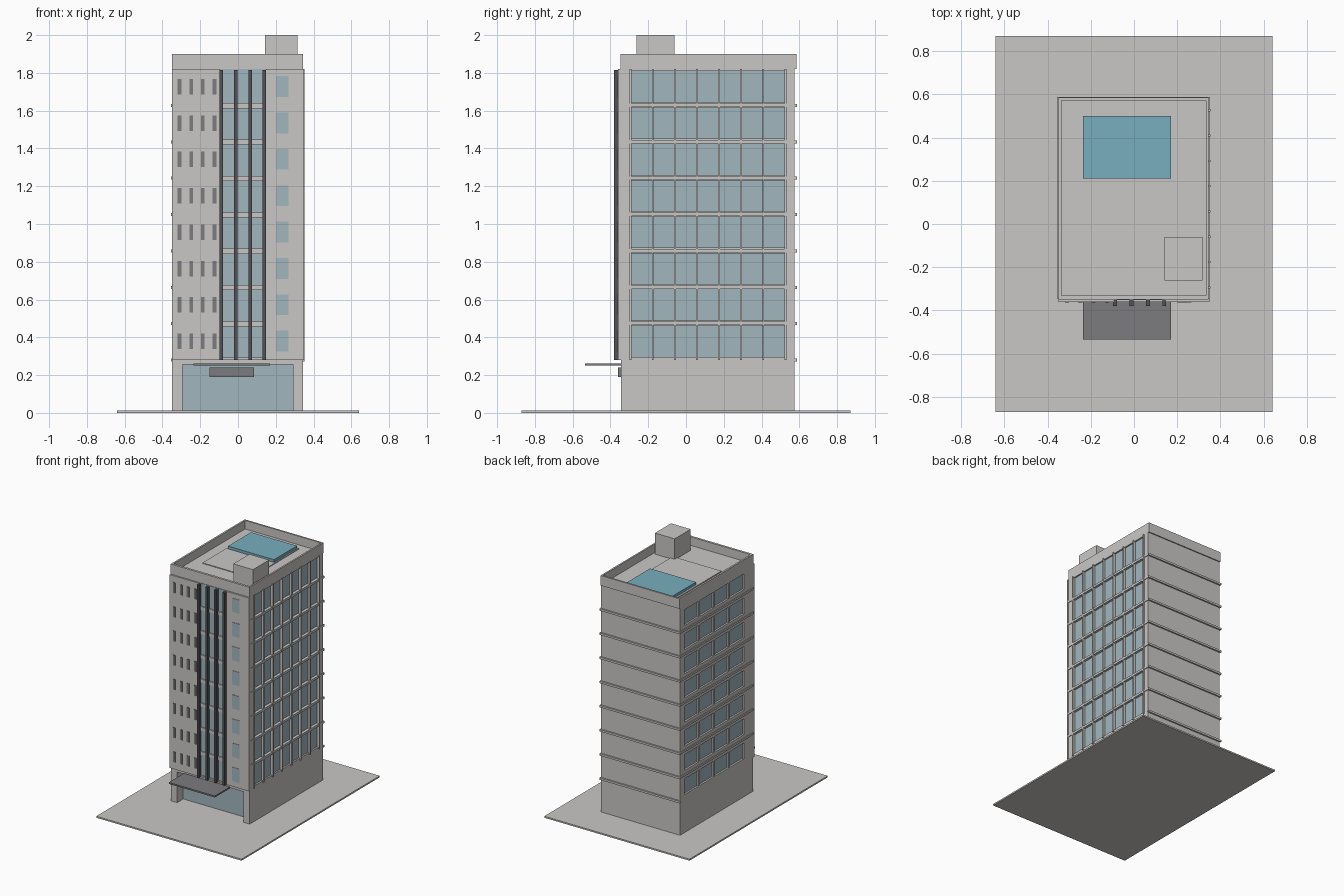
import bpy, bmesh
from mathutils import Matrix, Vector

if "Cube" in bpy.data.objects:
    bpy.data.objects.remove(bpy.data.objects["Cube"])


def material(name, r, g, b):
    m = bpy.data.materials.new(name)
    m.use_nodes = True
    m.diffuse_color = (r, g, b, 1)
    bsdf = next(n for n in m.node_tree.nodes if n.type == 'BSDF_PRINCIPLED')
    bsdf.inputs["Base Color"].default_value = (r, g, b, 1)
    return m


CONCRETE = material("light concrete", .59, .575, .56)
GLASS = material("pale blue glass", .36, .47, .52)
WATER = material("pool blue", .19, .42, .52)
STEEL = material("mid grey metal", .2, .2, .21)
DARK = material("dark fin metal", .085, .085, .095)


def boxes(name, mat, spans):
    """One object from boxes, each given as (x range, y range, z range)."""
    bm = bmesh.new()
    for span in spans:
        lo, hi = (Vector(c) for c in zip(*span))
        bmesh.ops.create_cube(bm, size=1, matrix=Matrix.Translation((lo + hi) / 2)
                              @ Matrix.Diagonal((hi - lo).to_4d()))
    mesh = bpy.data.meshes.new(name)
    bm.to_mesh(mesh)
    bm.free()
    mesh.materials.append(mat)
    obj = bpy.data.objects.new(name, mesh)
    bpy.context.collection.objects.link(obj)
    return obj


# Main dimensions
W, E = -.35, .345            # side walls
S, N = -.345, .575           # front and back walls
BASE, TOP, ROOF = .28, 1.82, 1.9
STOREYS = 8
PITCH = (TOP - BASE) / STOREYS
floors = [BASE + i * PITCH for i in range(STOREYS)]

# Ground plate and ground floor with a recessed glazed entrance
boxes("ground_plate", CONCRETE, [((-.64, .64), (-.87, .87), (0, .012))])
boxes("ground_floor_walls", CONCRETE, [
    ((W, E), (-.26, N), (.012, BASE)),
    ((W, -.295), (S, -.26), (.012, BASE)),
    ((.29, E), (S, -.26), (.012, BASE)),
    ((-.295, .29), (S, -.26), (.255, BASE))])
boxes("entrance_glass", GLASS, [((-.295, .29), (-.268, -.258), (.012, .255))])
boxes("canopy", STEEL, [((-.235, .17), (-.535, S), (.25, .262))])
boxes("entrance_panel", STEEL, [((-.15, .085), (-.36, S), (.19, .24))])

# Tower core and corner piers
boxes("tower_core", CONCRETE, [((-.33, .325), (S, N), (BASE, TOP))])
boxes("corner_piers", CONCRETE, [
    ((.325, E), (S, -.293), (BASE, TOP)),
    ((.325, E), (.525, N), (BASE, TOP)),
    ((W, -.33), (S, -.23), (BASE, TOP)),
    ((W, -.33), (.52, N), (BASE, TOP))])

# Left side: curtain wall with mullions
boxes("curtain_glass", GLASS, [((.325, .333), (-.293, .525), (z + .015, z + PITCH - .01))
                               for z in floors])
boxes("curtain_mullions", CONCRETE, [
    ((.325, .353), (y - .005, y + .005), (BASE, TOP))
    for y in [-.293 + i * .117 for i in range(8)]])
boxes("curtain_bands", CONCRETE, [((.325, .35), (S, N), (z - .008, z + .01))
                                  for z in floors[1:]])
boxes("curtain_sill_and_head", CONCRETE, [
    ((.325, E), (-.293, .525), (BASE, BASE + .015)),
    ((.325, E), (-.293, .525), (TOP - .01, TOP))])

# Right side: rows of four recessed windows between spandrels
boxes("side_window_glass", GLASS, [((-.336, -.33), (-.23, .52), (z + .035, z + .16))
                                   for z in floors])
boxes("side_spandrels", CONCRETE,
      [((W, -.33), (-.23, .52), (z, z + .035)) for z in floors]
      + [((W, -.33), (-.23, .52), (z + .16, z + PITCH)) for z in floors])
boxes("side_window_posts", CONCRETE, [
    ((W, -.33), (y - .007, y + .007), (z + .035, z + .16))
    for z in floors for y in [-.23 + k * .1875 for k in (1, 2, 3)]])
boxes("side_ledges", CONCRETE, [((W - .006, W), (S, N), (z - .008, z + .008))
                                for z in floors[1:]])

# Back ledges at each floor line
boxes("back_ledges", CONCRETE, [((W - .006, .352), (N, .587), (z - .008, z + .008))
                                for z in floors])

# Front facade panels, either side of the glazed strip
boxes("front_panels", CONCRETE, [
    ((W, -.095), (-.36, S), (BASE, TOP)),
    ((.148, .35), (-.36, S), (BASE, TOP))])
boxes("front_strip_glass", GLASS, [((-.095, .148), (-.352, S), (BASE, TOP))])
boxes("front_strip_bands", CONCRETE, [((-.095, .148), (-.36, S), (z - .015, z + .012))
                                      for z in floors[1:]]
      + [((-.095, .148), (-.36, S), (BASE, BASE + .012))])
boxes("front_fins", DARK, [((x - .009, x + .009), (-.38, S), (BASE, TOP - .005))
                           for x in (-.088, -.012, .065, .14)])
boxes("front_slit_windows", STEEL, [
    ((x - .01, x + .01), (-.364, -.358), (z + .058, z + .14))
    for z in floors for x in (-.31, -.248, -.187, -.125)])
boxes("front_square_windows", GLASS, [((.2, .267), (-.363, -.358), (z + .045, z + .155))
                                      for z in floors])

# Roof: deck, parapet ring, terrace, pool and plant room
boxes("roof_deck", CONCRETE, [((W, E), (S, .583), (TOP, 1.832))])
boxes("parapet", CONCRETE, [
    ((W, E), (-.348, -.33), (TOP, ROOF)),
    ((W, E), (.57, .584), (TOP, ROOF)),
    ((W, -.336), (-.33, .57), (TOP, ROOF)),
    ((.332, E), (-.33, .57), (TOP, ROOF))])
boxes("terrace", CONCRETE, [((-.25, .18), (-.09, .51), (1.832, 1.838))])
boxes("pool", WATER, [((-.235, .17), (.21, .5), (1.838, 1.86))])
boxes("plant_room", CONCRETE, [((.142, .316), (-.262, -.06), (1.832, 2))])
